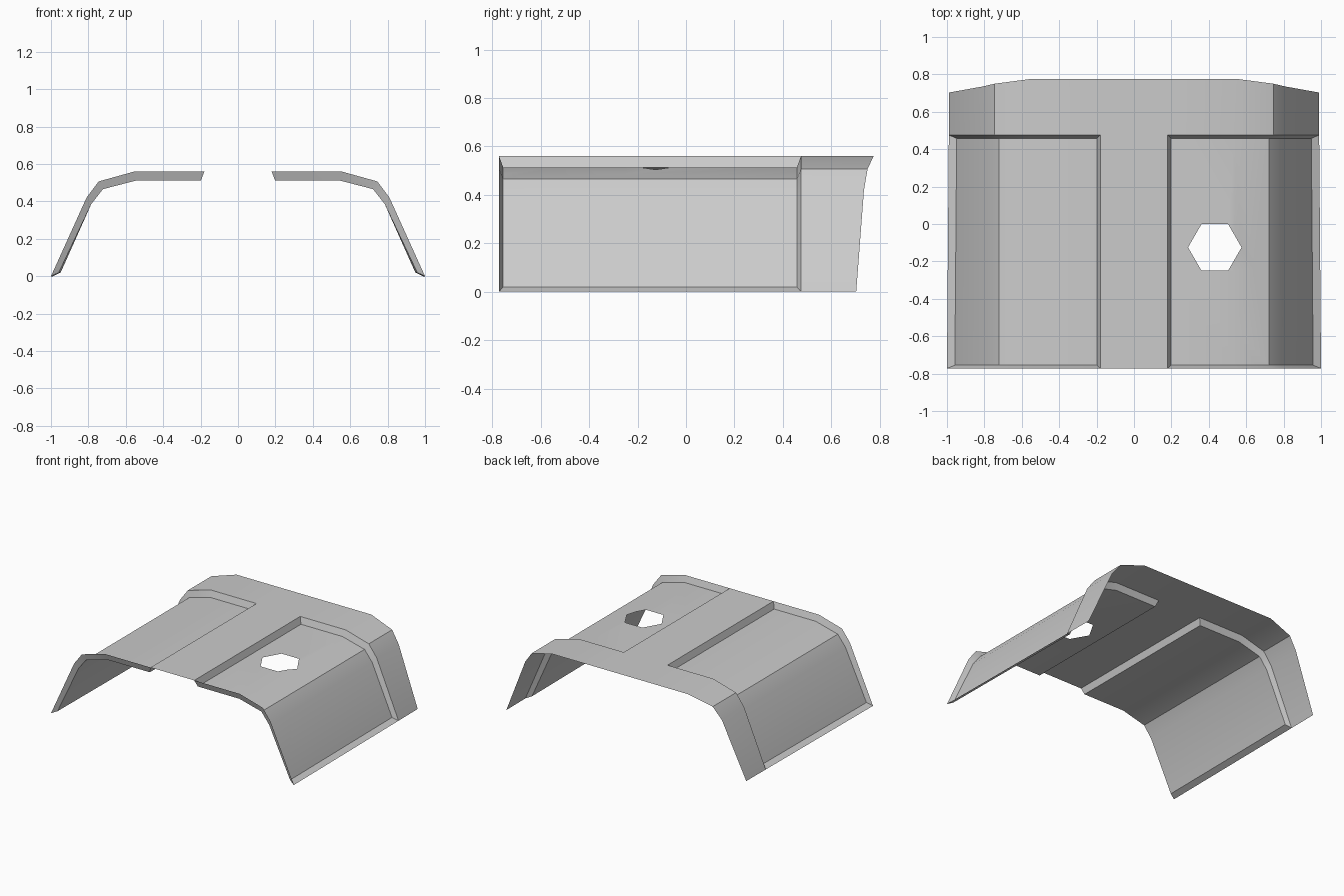
import bpy, bmesh, math
from mathutils import Vector

if "Cube" in bpy.data.objects:
    bpy.data.objects.remove(bpy.data.objects["Cube"], do_unlink=True)

# Material
grey = bpy.data.materials.new("light grey")
grey.use_nodes = True
colour = (0.6, 0.6, 0.6, 1)
grey.diffuse_color = colour
grey.node_tree.nodes["Principled BSDF"].inputs["Base Color"].default_value = colour

# Half cross-sections (x, z) from the centre strip down to the bottom rim
OUTER = [(0.18, 0.56), (0.555, 0.56), (0.745, 0.507), (0.81, 0.42), (1.0, 0.0)]
INNER = [(0.198, 0.513), (0.54, 0.513), (0.722, 0.466), (0.785, 0.385), (0.958, 0.02)]
BACK_Y = [0.775, 0.775, 0.75, 0.735, 0.703]
FRONT, MID, INSET = -0.772, 0.475, 0.017


def row(bm, profile, ys, side):
    """Vertices along a half profile; the bottom rim narrows towards the back."""
    verts = []
    for i, ((x, z), y) in enumerate(zip(profile, ys)):
        taper = 0.008 * (y - FRONT) if i == len(profile) - 1 else 0
        verts.append(bm.verts.new((side * (x - taper), y, z)))
    return verts


def strip(bm, a, b):
    """Faces joining two rows of vertices."""
    return [bm.faces.new((a[i], a[i + 1], b[i + 1], b[i])) for i in range(len(a) - 1)]


def finish(bm, name):
    bm.normal_update()
    for f in bm.faces:
        if f.normal.z < 0:
            f.normal_flip()
    mesh = bpy.data.meshes.new(name)
    bm.to_mesh(mesh)
    bm.free()
    mesh.materials.append(grey)
    obj = bpy.data.objects.new(name, mesh)
    bpy.context.collection.objects.link(obj)
    bpy.ops.object.select_all(action='DESELECT')
    obj.select_set(True)
    bpy.context.view_layer.objects.active = obj
    bpy.ops.object.shade_smooth_by_angle(angle=math.radians(30))


def cut_hole(bm, faces, centre, radius):
    """Trim a hexagon out of the given faces, one side at a time."""
    for k in range(6):
        a = math.radians(30 + 60 * k)
        n = Vector((math.cos(a), math.sin(a), 0))
        p = centre + n * radius * math.cos(math.radians(30))
        geom = set(faces)
        for f in faces:
            geom.update(f.edges, f.verts)
        cut = bmesh.ops.bisect_plane(bm, geom=list(geom), plane_co=p, plane_no=n)
        faces = [f for f in cut["geom"] if isinstance(f, bmesh.types.BMFace)
                 and (f.calc_center_median() - p).dot(n) < 0]
    bmesh.ops.delete(bm, geom=faces, context='FACES')


# Raised frame: centre strip and swept rear band
bm = bmesh.new()
mids, backs = ([row(bm, OUTER, ys, s) for s in (-1, 1)] for ys in ([MID] * 5, BACK_Y))
strip(bm, mids[0][::-1] + mids[1], backs[0][::-1] + backs[1])
fronts = [bm.verts.new((s * OUTER[0][0], FRONT, OUTER[0][1])) for s in (-1, 1)]
bm.faces.new((fronts[0], fronts[1], mids[1][0], mids[0][0]))
finish(bm, "raised_frame")

# Recessed panels with bevelled borders; the left one has a hexagonal hole
for name, side in (("left_panel", 1), ("right_panel", -1)):
    bm = bmesh.new()
    of, ob = (row(bm, OUTER, [y] * 5, side) for y in (FRONT, MID))
    nf, nb = (row(bm, INNER, [y] * 5, side) for y in (FRONT + INSET, MID - INSET))
    floor = strip(bm, nf, nb)
    outer_loop, inner_loop = of + ob[::-1] + [of[0]], nf + nb[::-1] + [nf[0]]
    strip(bm, outer_loop, inner_loop)
    if side > 0:
        cut_hole(bm, floor, Vector((0.432, -0.125, 0)), 0.143)
    finish(bm, name)
